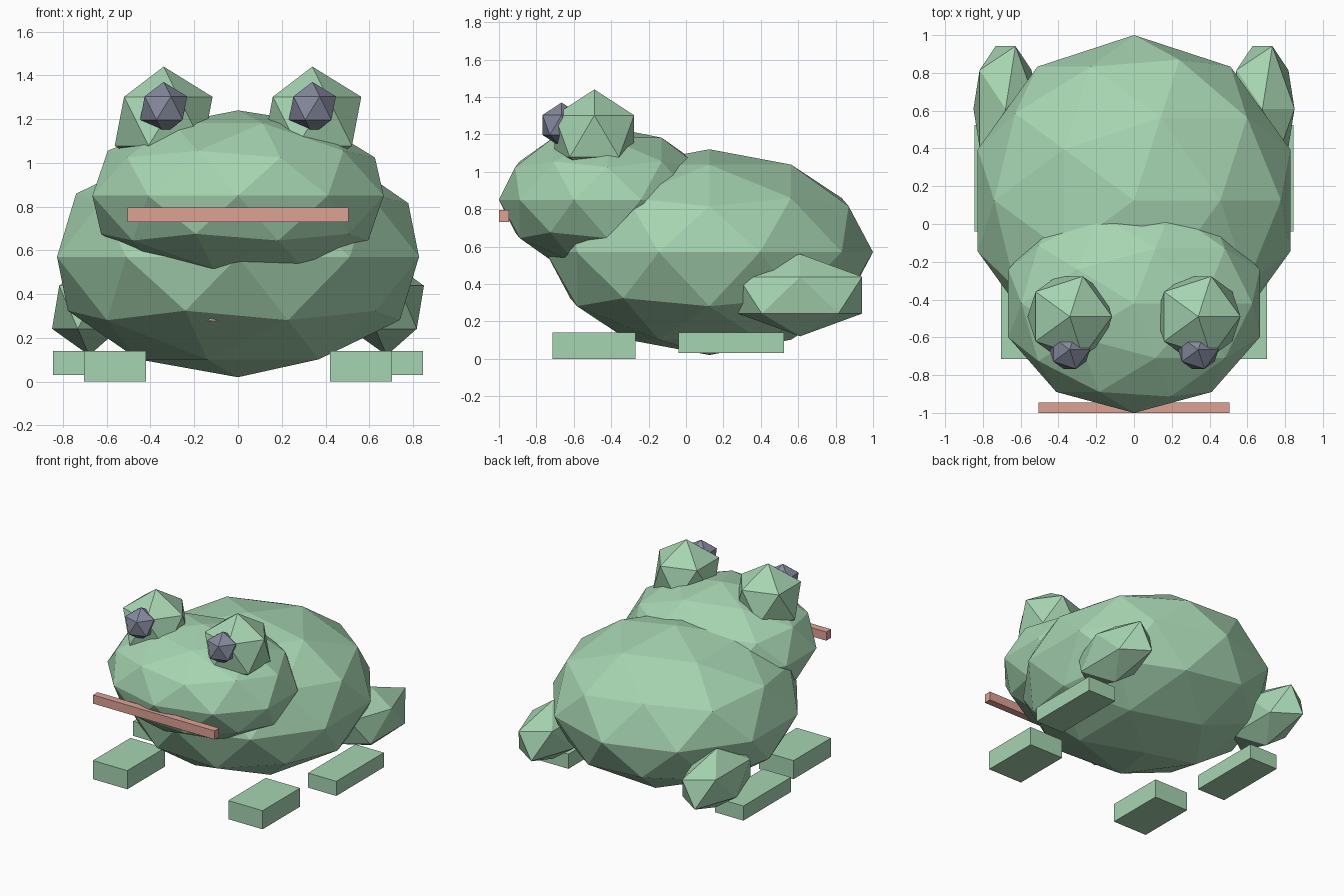
import bpy

if "Cube" in bpy.data.objects:
    bpy.data.objects.remove(bpy.data.objects["Cube"])


def material(name, color):
    m = bpy.data.materials.new(name)
    m.diffuse_color = (*color, 1)
    m.use_nodes = True
    m.node_tree.nodes["Principled BSDF"].inputs["Base Color"].default_value = m.diffuse_color
    return m


green = material("green", (0.38, 0.66, 0.44))
dark = material("dark", (0.23, 0.25, 0.33))
red = material("red", (0.73, 0.36, 0.30))
tan = material("tan", (0.80, 0.72, 0.62))


def ball(name, loc, radii, subdivisions, mat):
    bpy.ops.mesh.primitive_ico_sphere_add(subdivisions=subdivisions, radius=1, location=loc)
    finish(name, radii, mat)


def box(name, lo, hi, mat):
    loc = [(a + b) / 2 for a, b in zip(lo, hi)]
    bpy.ops.mesh.primitive_cube_add(size=1, location=loc)
    finish(name, [b - a for a, b in zip(lo, hi)], mat)


def finish(name, scale, mat):
    ob = bpy.context.object
    ob.name = name
    ob.scale = scale
    bpy.ops.object.transform_apply(location=False, rotation=False, scale=True)
    ob.data.materials.append(mat)


# Body, belly patch just breaking the surface, and head
ball("body", (0, 0.125, 0.57), (0.87, 0.875, 0.55), 2, green)
ball("belly", (0, -0.15, 0.39), (0.46, 0.50, 0.25), 1, tan)
ball("head", (0, -0.42, 0.85), (0.70, 0.58, 0.39), 2, green)

# Mouth bar
box("mouth", (-0.505, -1.0, 0.73), (0.505, -0.945, 0.795), red)

# Paired parts
for side, s in (("right", 1), ("left", -1)):
    ball("eye_bump_" + side, (0.34 * s, -0.49, 1.19), (0.25, 0.25, 0.25), 1, green)
    ball("pupil_" + side, (0.34 * s, -0.665, 1.25), (0.12, 0.12, 0.12), 1, dark)
    ball("haunch_" + side, (0.68 * s, 0.61, 0.34), (0.19, 0.39, 0.22), 1, green)
    fx = sorted((0.42 * s, 0.705 * s))
    box("front_foot_" + side, (fx[0], -0.715, 0), (fx[1], -0.27, 0.14), green)
    bx = sorted((0.61 * s, 0.845 * s))
    box("back_foot_" + side, (bx[0], -0.04, 0.03), (bx[1], 0.525, 0.14), green)
